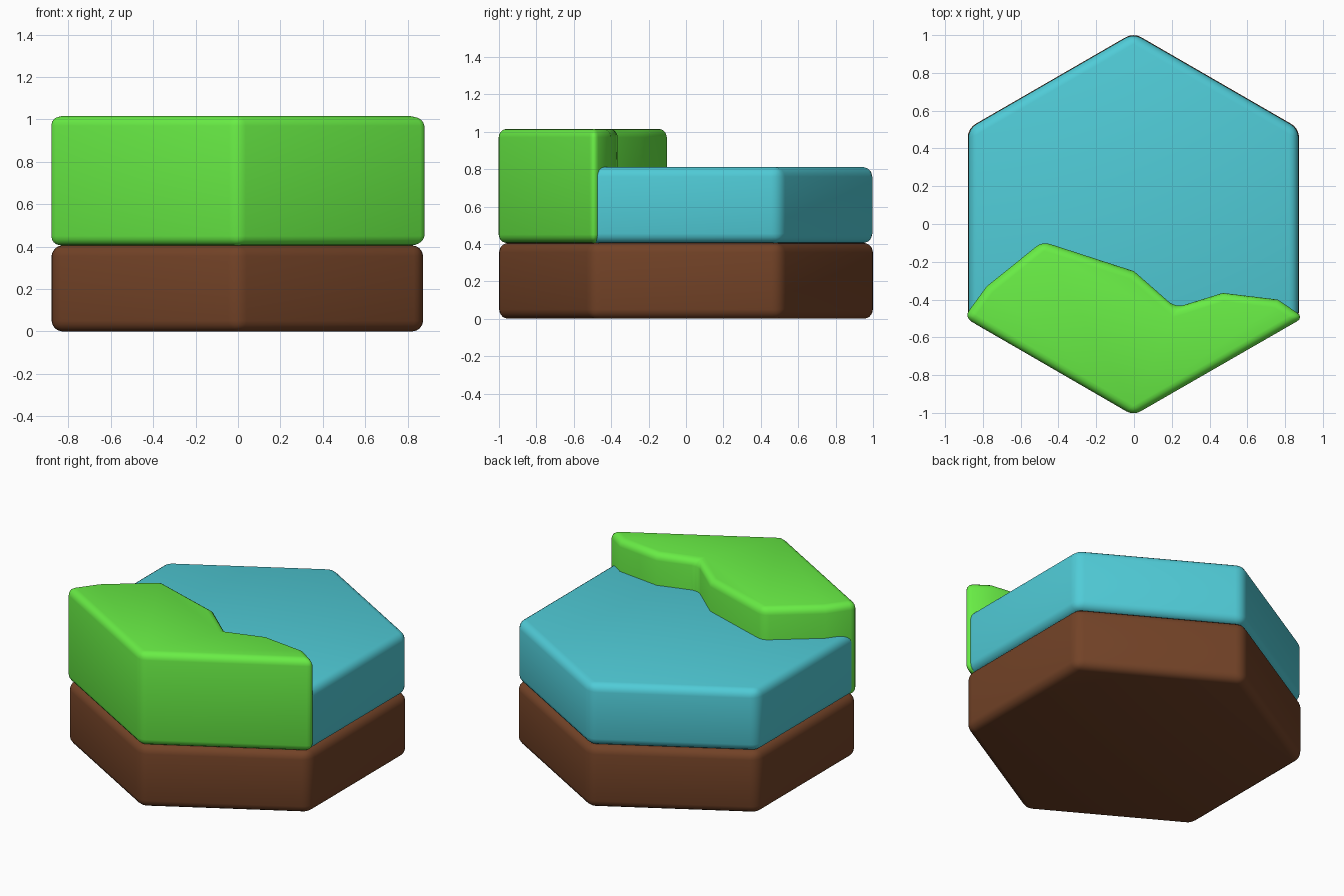
import bpy, bmesh, math

if "Cube" in bpy.data.objects:
    bpy.data.objects.remove(bpy.data.objects["Cube"])

CX = -0.003   # centre of the hexagon


def slab(name, outline, z0, z1, color, bevel=0.05):
    """Extrude a closed outline into a slab with rounded edges."""
    bm = bmesh.new()
    face = bm.faces.new([bm.verts.new((x, y, z0)) for x, y in outline])
    ext = bmesh.ops.extrude_face_region(bm, geom=[face])
    top = [v for v in ext["geom"] if isinstance(v, bmesh.types.BMVert)]
    bmesh.ops.translate(bm, verts=top, vec=(0, 0, z1 - z0))
    bmesh.ops.recalc_face_normals(bm, faces=bm.faces[:])
    for f in bm.faces:
        f.smooth = True
    mesh = bpy.data.meshes.new(name)
    bm.to_mesh(mesh)
    bm.free()
    ob = bpy.data.objects.new(name, mesh)
    bpy.context.collection.objects.link(ob)
    mat = bpy.data.materials.new(name + "_color")
    mat.diffuse_color = (*color, 1)
    mat.use_nodes = True
    mat.node_tree.nodes["Principled BSDF"].inputs["Base Color"].default_value = mat.diffuse_color
    mesh.materials.append(mat)
    mod = ob.modifiers.new("rounded_edges", 'BEVEL')
    mod.width = bevel
    mod.segments = 4
    mod.limit_method = 'ANGLE'
    mod.angle_limit = math.radians(30)
    return ob


def hexagon(r):
    return [(CX + r * math.sin(i * math.pi / 3), r * math.cos(i * math.pi / 3))
            for i in range(6)]


# earth base and water layer
slab("earth_base", hexagon(1.0125), 0.0, 0.405, (0.17, 0.055, 0.02))
slab("water_layer", hexagon(1.009), 0.405, 0.81, (0.08, 0.60, 0.68))

# grassy bank: two hexagon sides in front, irregular shoreline behind
bank = [(-0.90, -0.494), (CX, -1.0135), (0.90, -0.494),
        (0.76, -0.40), (0.47, -0.365), (0.22, -0.443),
        (0.0, -0.25), (-0.485, -0.093), (-0.78, -0.33)]
slab("grass_bank", bank, 0.405, 1.015, (0.14, 0.85, 0.06), 0.045)
